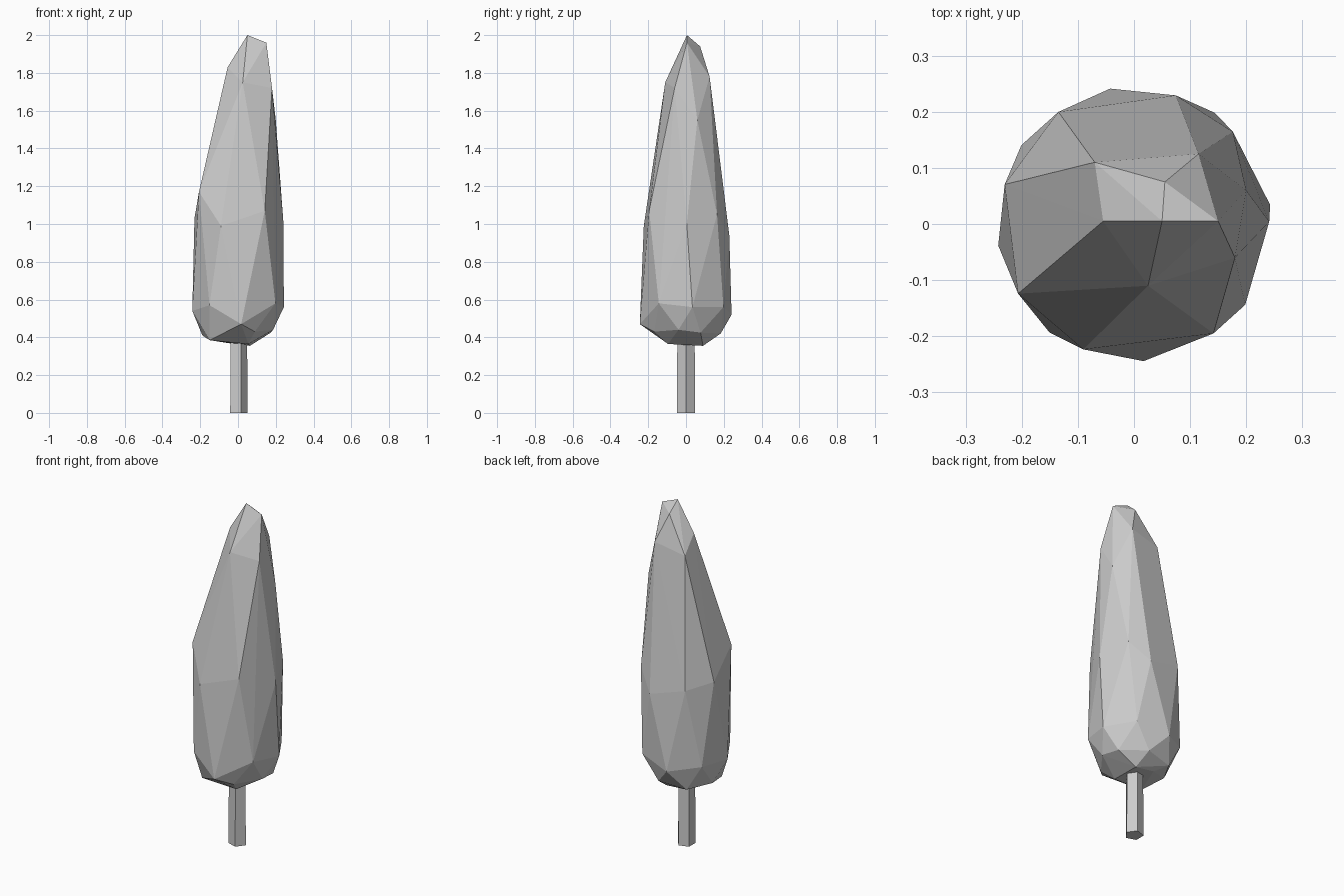
import bpy
import bmesh
from math import radians, cos, sin
from mathutils import Vector

default_cube = bpy.data.objects.get("Cube")
if default_cube:
    bpy.data.objects.remove(default_cube, do_unlink=True)

# Single plain grey for the whole tree
grey = bpy.data.materials.new("plain_grey")
grey.use_nodes = True
colour = (0.6, 0.6, 0.6, 1)
grey.diffuse_color = colour
grey.node_tree.nodes["Principled BSDF"].inputs["Base Color"].default_value = colour


def finish(bm, name):
    """Turn a bmesh into a flat-shaded object with the grey material."""
    bmesh.ops.recalc_face_normals(bm, faces=bm.faces)
    mesh = bpy.data.meshes.new(name)
    bm.to_mesh(mesh)
    bm.free()
    mesh.materials.append(grey)
    tree_part = bpy.data.objects.new(name, mesh)
    bpy.context.collection.objects.link(tree_part)
    return tree_part


def ring(radius, angles, heights):
    """Irregular ring of corners around the trunk axis."""
    return [Vector((radius * cos(radians(a)), radius * sin(radians(a)), z))
            for a, z in zip(angles, heights)]


# Foliage: faceted crown wrapped over irregular rings
base = ring(0.11, (55, 120, 235, 300), (.355, .37, .375, .365))
underside = ring(0.19, (24, 75, 126, 173, 218, 298, 348),
                 (.425, .42, .4, .41, .385, .43, .44))
belly = ring(0.245, (8, 54, 100, 145, 189, 232, 274, 324),
             (.56, .56, .52, .55, .54, .57, .47, .58))
waist = ring(0.241, (1, 43, 72, 124, 163, 211, 248, 306),
             (1, 1.05, .94, 1, 1.03, 1.17, .99, 1.07))
# The crown narrows to a leaning wedge at the tip
shoulder = [Vector(p) for p in ((.2, .06, 1.55), (.18, -.06, 1.72),
                                (.025, -.11, 1.75), (-.07, .11, 1.74),
                                (.115, .125, 1.78))]
tip = [Vector(p) for p in ((-.055, .005, 1.83), (.055, .075, 1.94),
                           (.15, .005, 1.96), (.05, .005, 2))]

crown = bmesh.new()
for point in base + underside + belly + waist + shoulder + tip:
    crown.verts.new(point)
bmesh.ops.convex_hull(crown, input=crown.verts)
loose = [v for v in crown.verts if not v.link_faces]
bmesh.ops.delete(crown, geom=loose, context='VERTS')
finish(crown, "foliage")

# Trunk: five-sided post reaching into the foliage
post = bmesh.new()
trunk_height = 0.42
bmesh.ops.create_cone(post, cap_ends=True, segments=5,
                      radius1=0.051, radius2=0.048, depth=trunk_height)
# Turn one corner towards +x and stand the post on the ground
corner = post.verts[:][0].co
turn = Vector((corner.x, corner.y)).angle_signed(Vector((1, 0)))
for v in post.verts:
    x, y = v.co.x, v.co.y
    v.co = (x * cos(-turn) - y * sin(-turn),
            x * sin(-turn) + y * cos(-turn),
            v.co.z + trunk_height / 2)
finish(post, "trunk")
